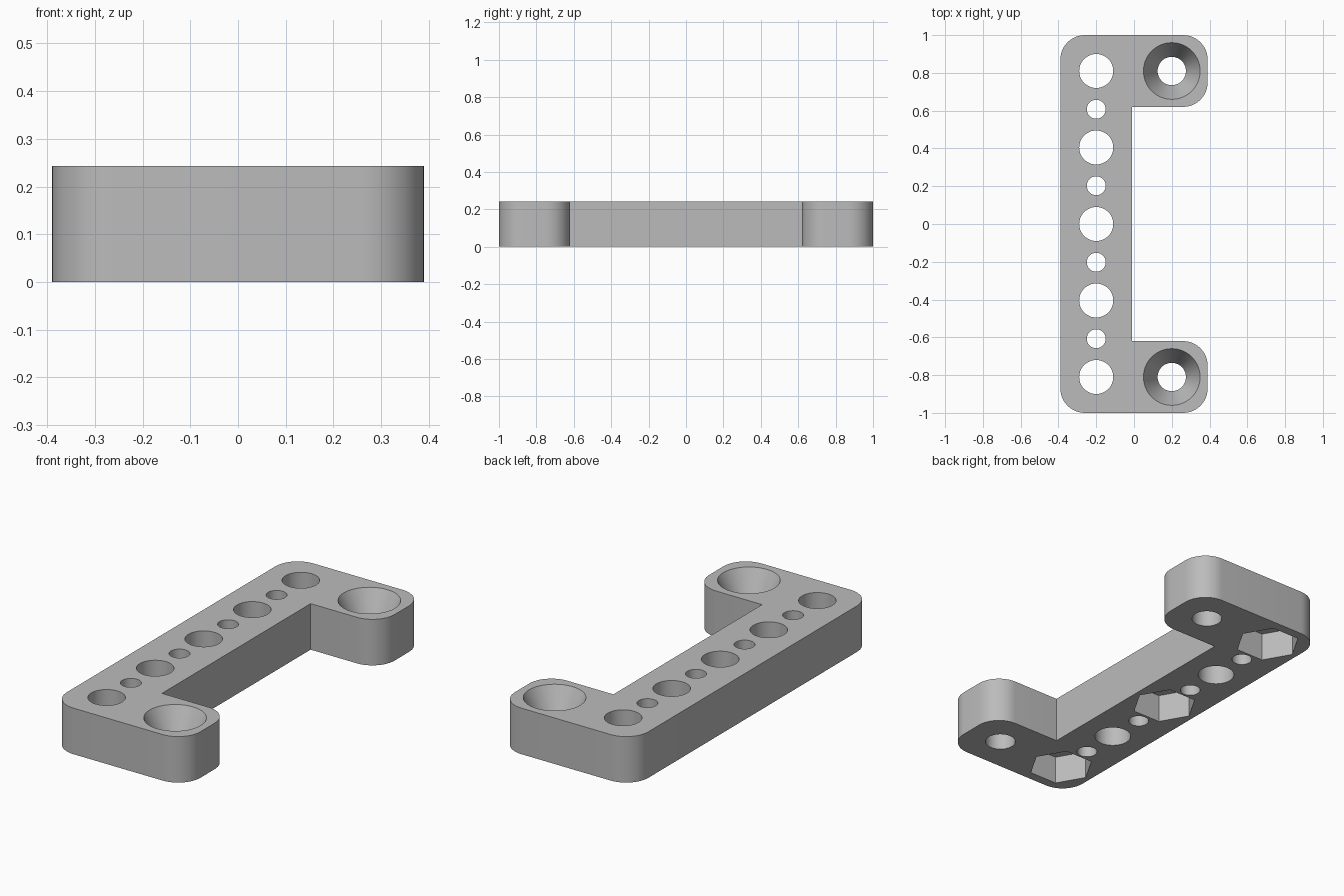
import bpy
import bmesh
from math import cos, sin, pi, radians

default_cube = bpy.data.objects.get("Cube")
if default_cube:
    bpy.data.objects.remove(default_cube, do_unlink=True)

THICK = 0.243
EPS = 0.02
ROW_X, ARM_X, PITCH = -0.2, 0.2, 0.405

grey = bpy.data.materials.new("light grey")
grey.use_nodes = True
colour = (0.5, 0.5, 0.5, 1)
grey.diffuse_color = colour
grey.node_tree.nodes["Principled BSDF"].inputs["Base Color"].default_value = colour


def make_object(name, bm):
    bmesh.ops.recalc_face_normals(bm, faces=bm.faces)
    mesh = bpy.data.meshes.new(name)
    bm.to_mesh(mesh)
    bm.free()
    mesh.materials.append(grey)
    obj = bpy.data.objects.new(name, mesh)
    bpy.context.collection.objects.link(obj)
    return obj


def outline(corners, steps=12):
    """Points of a polygon whose corners (x, y, radius, start angle) are rounded."""
    points = []
    for x, y, r, start in corners:
        if r == 0:
            points.append((x, y))
            continue
        # the arc centre lies inward, along the diagonal of the corner
        mid = radians(start + 45)
        cx = x - r * (1 if cos(mid) > 0 else -1)
        cy = y - r * (1 if sin(mid) > 0 else -1)
        for i in range(steps + 1):
            a = radians(start) + pi / 2 * i / steps
            points.append((cx + r * cos(a), cy + r * sin(a)))
    return points


def lathe(name, profile, x, y, sides=64):
    """Closed solid of stacked rings (z, radius) around a vertical axis."""
    bm = bmesh.new()
    rings = [[bm.verts.new((x + r * cos(2 * pi * i / sides),
                            y + r * sin(2 * pi * i / sides), z))
              for i in range(sides)] for z, r in profile]
    for low, high in zip(rings, rings[1:]):
        for i in range(sides):
            j = (i + 1) % sides
            bm.faces.new((low[i], low[j], high[j], high[i]))
    bm.faces.new(rings[0])
    bm.faces.new(rings[-1])
    return make_object(name, bm)


def cut(body, cutter):
    mod = body.modifiers.new("cut", "BOOLEAN")
    mod.operation = "DIFFERENCE"
    mod.solver = "EXACT"
    mod.object = cutter
    bpy.context.view_layer.objects.active = body
    bpy.ops.object.modifier_apply(modifier=mod.name)
    bpy.data.objects.remove(cutter, do_unlink=True)


# C-shaped plate with rounded outer corners and a square notch
R = 0.13
W, NOTCH_X, NOTCH_Y = 0.39, -0.01, 0.62
corners = [(W, 1, R, 0), (-W, 1, R, 90), (-W, -1, R, 180), (W, -1, R, 270),
           (W, -NOTCH_Y, R, 0), (NOTCH_X, -NOTCH_Y, 0, 0),
           (NOTCH_X, NOTCH_Y, 0, 0), (W, NOTCH_Y, R, 270)]
bm = bmesh.new()
base = bm.faces.new([bm.verts.new((x, y, 0)) for x, y in outline(corners)])
top = bmesh.ops.extrude_face_region(bm, geom=[base])
bmesh.ops.translate(bm, vec=(0, 0, THICK),
                    verts=[v for v in top["geom"] if isinstance(v, bmesh.types.BMVert)])
bracket = make_object("mounting_bracket", bm)

# Row of alternating large and small through holes
for i in range(-4, 5):
    radius = 0.09 if i % 2 == 0 else 0.05
    cut(bracket, lathe("row_hole", [(-EPS, radius), (THICK + EPS, radius)],
                       ROW_X, i * PITCH / 2))

# Hexagonal nut pockets in the underside
for i in (-1, 0, 1):
    cut(bracket, lathe("nut_pocket", [(-EPS, 0.162), (0.15, 0.162)],
                       ROW_X, i * 2 * PITCH, sides=6))

# Countersunk screw holes in the two arms
for side in (-1, 1):
    profile = [(-EPS, 0.075), (THICK - 0.15, 0.075), (THICK, 0.15), (THICK + EPS, 0.16)]
    cut(bracket, lathe("screw_hole", profile, ARM_X, side * 2 * PITCH))

# Smooth the round walls, keep the edges crisp
bpy.ops.object.select_all(action="DESELECT")
bracket.select_set(True)
bpy.context.view_layer.objects.active = bracket
bpy.ops.object.shade_smooth_by_angle(angle=radians(20))
